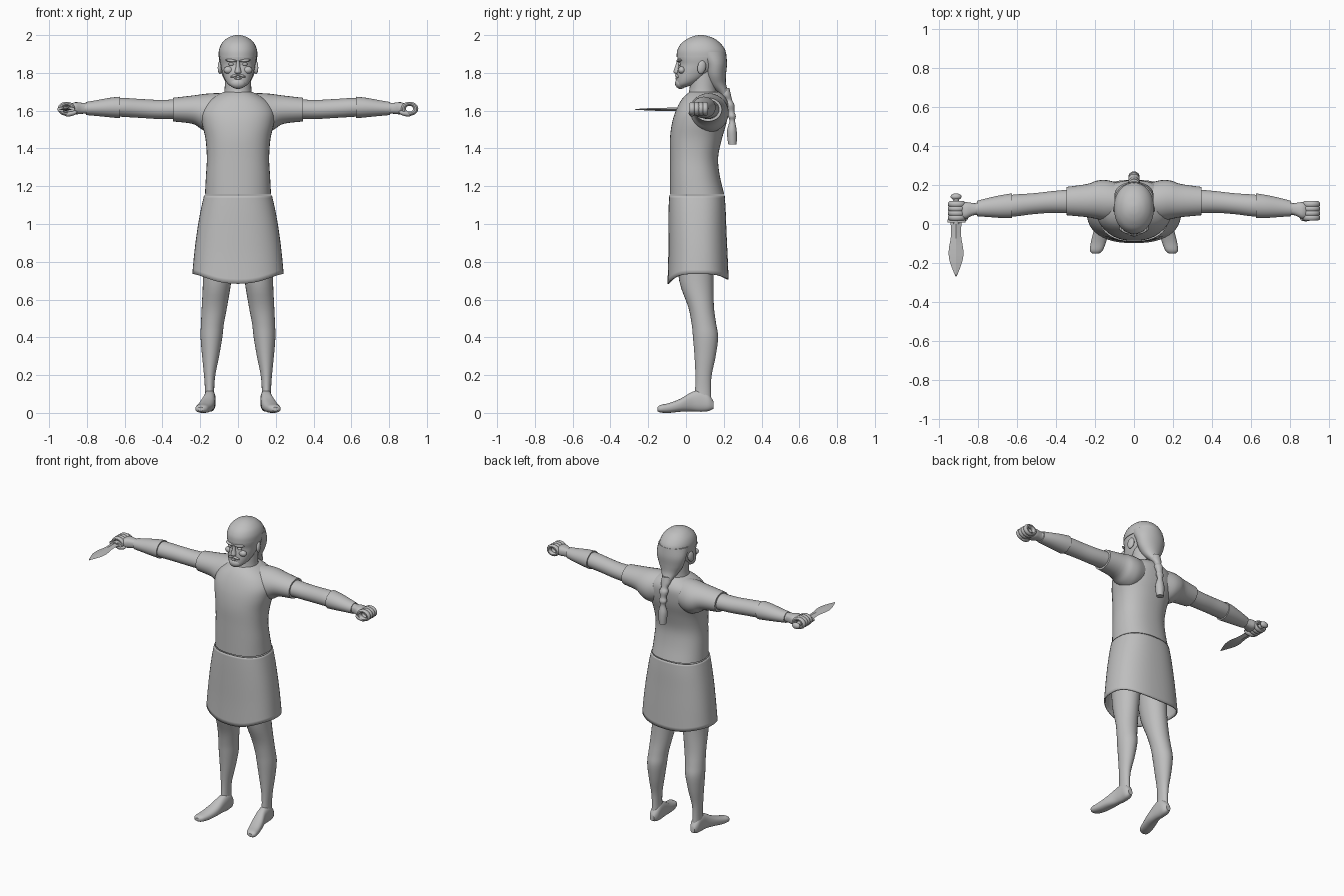
import bpy, bmesh, math
from mathutils import Vector

grey = bpy.data.materials.new("plain grey")
grey.diffuse_color = (0.52, 0.52, 0.52, 1)


def finish(ob, mirror=False, angle=40):
    ob.data.materials.append(grey)
    if mirror:
        ob.modifiers.new("mirror", 'MIRROR')
    bpy.ops.object.select_all(action='DESELECT')
    ob.select_set(True)
    bpy.context.view_layer.objects.active = ob
    bpy.ops.object.shade_smooth_by_angle(angle=math.radians(angle))
    return ob


def from_bmesh(name, bm, **kw):
    bmesh.ops.recalc_face_normals(bm, faces=bm.faces)
    me = bpy.data.meshes.new(name)
    bm.to_mesh(me)
    bm.free()
    ob = bpy.data.objects.new(name, me)
    bpy.context.collection.objects.link(ob)
    return finish(ob, **kw)


def spline(rows, steps):
    """Catmull-Rom interpolation between rows of numbers."""
    out = []
    for i in range(len(rows) - 1):
        a, b = rows[max(i - 1, 0)], rows[i]
        c, d = rows[i + 1], rows[min(i + 2, len(rows) - 1)]
        for k in range(steps):
            t = k / steps
            out.append([0.5 * (2 * q + (r - p) * t + (2 * p - 5 * q + 4 * r - s) * t * t
                        + (3 * q - p - 3 * r + s) * t ** 3) for p, q, r, s in zip(a, b, c, d)])
    return out + [list(rows[-1])]


def loft(name, axis, rows, power=2.0, sides=28, steps=4, caps=True, bend=None, **kw):
    """Rows are (position on axis, min and max on the next two axes in x, y, z order)."""
    others = [i for i in range(3) if i != axis]
    bm = bmesh.new()
    rings = []
    for t, a0, a1, b0, b1 in spline(rows, steps):
        ring = []
        for k in range(sides):
            ang = math.tau * k / sides
            c, s = math.cos(ang), math.sin(ang)
            co = Vector((0, 0, 0))
            co[axis] = t
            co[others[0]] = (a0 + a1) / 2 + (a1 - a0) / 2 * math.copysign(abs(c) ** (2 / power), c)
            co[others[1]] = (b0 + b1) / 2 + (b1 - b0) / 2 * math.copysign(abs(s) ** (2 / power), s)
            if bend:
                bend(co)
            ring.append(bm.verts.new(co))
        rings.append(ring)
    for r, q in zip(rings, rings[1:]):
        for k in range(sides):
            n = (k + 1) % sides
            bm.faces.new((r[k], r[n], q[n], q[k]))
    if caps:
        bm.faces.new(rings[0])
        bm.faces.new(rings[-1])
    return from_bmesh(name, bm, **kw)


def ball(name, loc, size, rot=(0, 0, 0), mirror=False):
    bpy.ops.mesh.primitive_uv_sphere_add(segments=20, ring_count=12, radius=1, location=loc, rotation=rot)
    ob = bpy.context.object
    ob.name = name
    ob.scale = size
    bpy.ops.object.transform_apply(location=True, rotation=True, scale=True)
    return finish(ob, mirror)


# Tunic: body and short sleeves
loft("tunic", 2, [
    (1.155, -.175, .175, -.085, .203), (1.25, -.17, .17, -.085, .18), (1.35, -.165, .165, -.085, .17),
    (1.45, -.172, .172, -.085, .19), (1.53, -.19, .19, -.075, .213), (1.59, -.195, .195, -.058, .222),
    (1.64, -.17, .17, -.035, .222), (1.675, -.125, .125, -.01, .205), (1.70, -.075, .075, .02, .175)],
    power=2.3, sides=40)
loft("sleeve", 0, [
    (.08, .02, .21, 1.50, 1.692), (.14, .015, .225, 1.485, 1.692), (.19, .025, .222, 1.50, 1.687),
    (.24, .035, .205, 1.53, 1.68), (.345, .045, .19, 1.543, 1.668)], mirror=True)

# Skirt: open at the hem, dipping at front and back
def hem(co):
    low = (1.15 - co.z) / .42
    dip = .052 if co.y < .06 else .03
    co.z -= dip * low * max(0, 1 - (co.x / .235) ** 2) * min(1, abs(co.y - .06) / .15)

skirt = loft("skirt", 2, [
    (1.15, -.18, .18, -.09, .205), (1.08, -.196, .196, -.092, .21), (.98, -.214, .214, -.093, .214),
    (.86, -.23, .23, -.094, .22), (.735, -.242, .242, -.098, .226)],
    power=2.4, sides=48, caps=False, bend=hem)
solid = skirt.modifiers.new("cloth thickness", 'SOLIDIFY')
solid.thickness = .008

# Arms, wrist guards and fists
loft("arm", 0, [
    (.30, .055, .18, 1.555, 1.66), (.42, .057, .168, 1.556, 1.657), (.52, .05, .157, 1.562, 1.662),
    (.62, .038, .15, 1.568, 1.667), (.72, .038, .135, 1.575, 1.655), (.82, .048, .105, 1.585, 1.64)],
    mirror=True)
loft("wrist_guard", 0, [
    (.625, .03, .157, 1.56, 1.674), (.68, .031, .148, 1.565, 1.668), (.75, .036, .133, 1.572, 1.655),
    (.805, .04, .118, 1.577, 1.646)], mirror=True)
loft("palm", 0, [
    (.80, .05, .105, 1.585, 1.64), (.83, .042, .108, 1.583, 1.642), (.86, .027, .112, 1.58, 1.645),
    (.882, .028, .108, 1.585, 1.638)], power=2.5, mirror=True)
for i in range(4):
    bpy.ops.mesh.primitive_torus_add(major_radius=.033, minor_radius=.0135, major_segments=24,
                                     minor_segments=10, location=(.908, .033 + .023 * i, 1.61),
                                     rotation=(math.pi / 2, 0, 0))
    finger = bpy.context.object
    finger.name = "finger"
    finger.scale = (1.0, .8, 1.15)
    bpy.ops.object.transform_apply(location=True, rotation=True, scale=True)
    finish(finger, True)
ball("thumb", (.885, .03, 1.585), (.035, .016, .014), (0, .25, .1), True)

# Legs and bare feet
loft("leg", 2, [
    (.90, .01, .19, -.055, .15), (.70, .035, .186, -.036, .145), (.56, .058, .192, .012, .148),
    (.47, .075, .196, .03, .16), (.40, .083, .198, .037, .17), (.30, .1, .19, .045, .157),
    (.20, .12, .18, .05, .136), (.12, .126, .175, .048, .132), (.05, .122, .177, .04, .135)], mirror=True)
loft("foot", 1, [
    (-.152, .18, .212, .01, .03), (-.135, .16, .226, .002, .042), (-.09, .142, .22, 0, .052),
    (-.03, .125, .205, .006, .075), (.03, .12, .185, .008, .11), (.08, .118, .18, .006, .122),
    (.12, .12, .178, .01, .10), (.146, .135, .165, .022, .06)], power=2.4, mirror=True)

# Neck and head with a short beard
loft("neck", 2, [
    (1.62, -.09, .09, .0, .18), (1.68, -.075, .075, .012, .165), (1.73, -.07, .07, .02, .16),
    (1.82, -.07, .07, .02, .165)])
loft("head", 2, [
    (1.722, -.025, .025, -.045, -.01), (1.74, -.053, .053, -.05, .045), (1.77, -.072, .072, -.05, .10),
    (1.81, -.085, .085, -.046, .15), (1.845, -.092, .092, -.04, .18), (1.88, -.098, .098, -.046, .2),
    (1.92, -.096, .096, -.043, .2), (1.96, -.078, .078, -.018, .17), (1.985, -.048, .048, .02, .13),
    (1.995, -.012, .012, .06, .09)], power=2.2, sides=36)
loft("nose", 2, [
    (1.795, -.012, .012, -.056, -.02), (1.805, -.018, .018, -.066, -.02), (1.83, -.012, .012, -.059, -.02),
    (1.865, -.008, .008, -.048, -.02)], sides=16)
ball("brow", (.036, -.036, 1.865), (.032, .014, .008), (0, -.1, .25), True)
ball("eye", (.036, -.034, 1.846), (.015, .009, .008), mirror=True)
ball("cheek", (.05, -.022, 1.815), (.026, .02, .02), mirror=True)
ball("moustache", (.018, -.046, 1.785), (.024, .012, .007), (0, .3, .2), True)
ball("lower_lip", (0, -.049, 1.77), (.018, .008, .006))
ball("beard", (0, -.028, 1.745), (.042, .03, .03))
ball("ear", (.094, .083, 1.83), (.012, .023, .036), (-.2, 0, .3), True)

# Hair: cap, gathered back and braid
loft("hair_cap", 2, [
    (1.885, -.102, .102, -.05, .212), (1.92, -.101, .101, -.046, .208), (1.955, -.087, .087, -.026, .184),
    (1.982, -.06, .06, .01, .15), (1.996, -.03, .03, .045, .11), (2.0, -.008, .008, .07, .09)],
    power=2.1, sides=36)
loft("gathered_hair", 2, [
    (1.91, -.1, .1, .03, .212), (1.85, -.1, .1, .085, .217), (1.79, -.085, .085, .1, .212),
    (1.74, -.058, .058, .12, .212), (1.69, -.03, .03, .175, .23), (1.65, -.02, .02, .205, .243)])
loft("braid", 2, [
    (1.72, -.025, .025, .18, .23), (1.685, -.032, .032, .185, .238), (1.655, -.021, .021, .207, .245),
    (1.63, -.029, .029, .207, .257), (1.595, -.02, .02, .222, .257), (1.57, -.026, .026, .222, .264),
    (1.545, -.017, .017, .23, .26), (1.50, -.028, .028, .218, .268), (1.46, -.027, .027, .218, .27),
    (1.42, -.023, .023, .224, .268)], sides=18)

# Knife held in one fist
loft("knife_handle", 1, [
    (.0, -.926, -.896, 1.592, 1.622), (.065, -.931, -.891, 1.588, 1.626), (.14, -.924, -.898, 1.594, 1.62)],
    sides=16)
ball("knife_pommel", (-.912, .14, 1.607), (.028, .017, .02))
loft("knife_guard", 1, [
    (.008, -.957, -.864, 1.594, 1.62), (.024, -.957, -.864, 1.594, 1.62)], power=3, steps=1)
loft("knife_blade", 1, [
    (-.27, -.914, -.91, 1.605, 1.608), (-.235, -.929, -.895, 1.603, 1.611), (-.18, -.947, -.877, 1.6, 1.614),
    (-.13, -.949, -.875, 1.599, 1.615), (-.06, -.938, -.886, 1.598, 1.616), (.012, -.94, -.884, 1.597, 1.617)],
    power=1, sides=4, angle=15)
